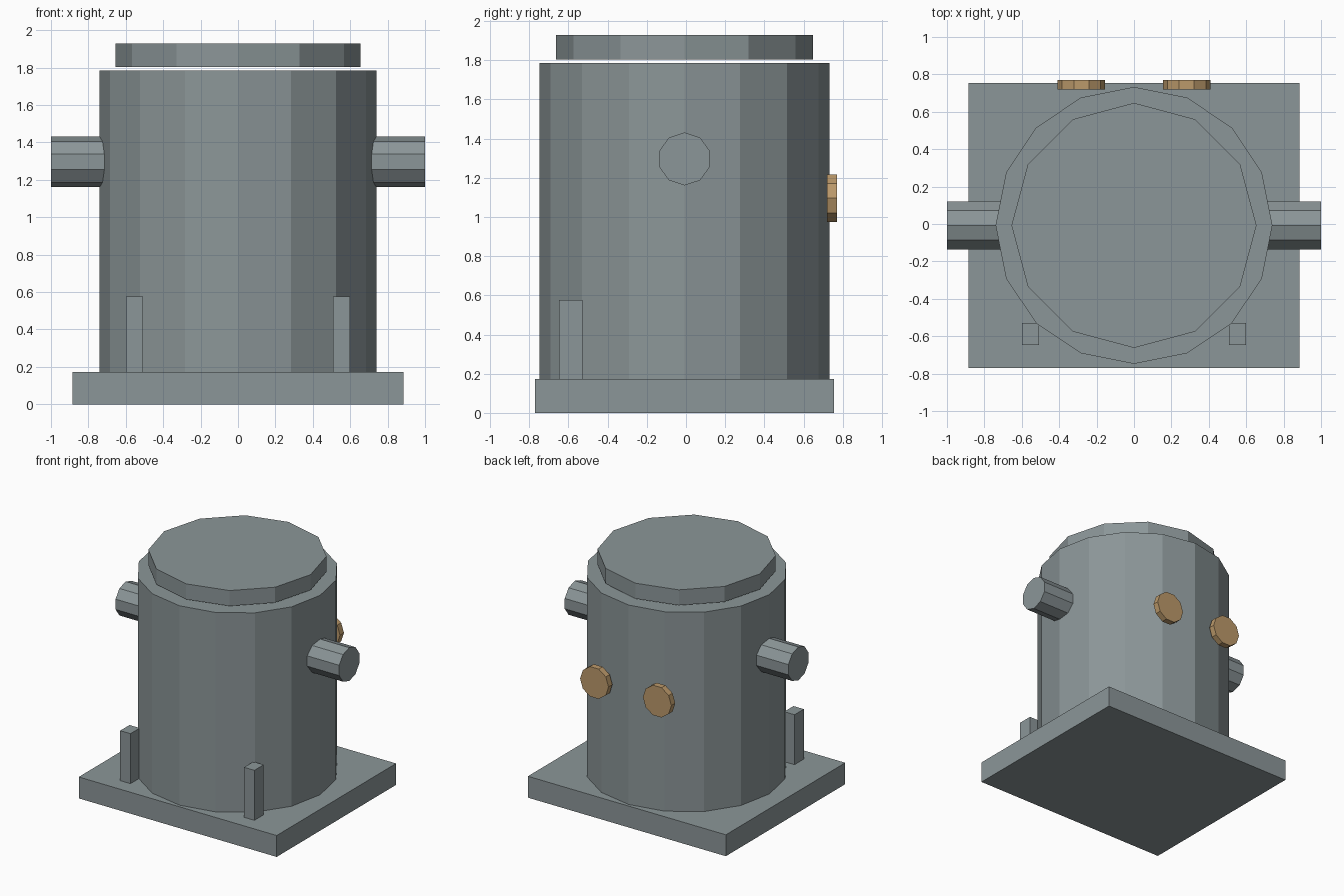
import bpy, math
from mathutils import Matrix

if "Cube" in bpy.data.objects:
    bpy.data.objects.remove(bpy.data.objects["Cube"])

CY = -0.0075  # body axis in y


def material(name, rgb):
    m = bpy.data.materials.new(name)
    m.diffuse_color = (*rgb, 1)
    m.use_nodes = True
    m.node_tree.nodes["Principled BSDF"].inputs["Base Color"].default_value = m.diffuse_color
    return m


GREY = material("steel grey", (0.26, 0.305, 0.315))
TAN = material("brass tan", (0.50, 0.32, 0.145))


def finish(name, mat):
    o = bpy.context.object
    o.name = name
    o.data.materials.append(mat)
    return o


def box(name, lo, hi, mat):
    bpy.ops.mesh.primitive_cube_add(size=1)
    o = finish(name, mat)
    size = [b - a for a, b in zip(lo, hi)]
    mid = [(a + b) / 2 for a, b in zip(lo, hi)]
    o.data.transform(Matrix.Translation(mid) @ Matrix.Diagonal((*size, 1)))


def cylinder(name, sides, radius, depth, centre, mat, axis="Z", spin=0.0):
    """Flat-sided cylinder; spin turns the first vertex away from +x."""
    bpy.ops.mesh.primitive_cylinder_add(vertices=sides, radius=radius, depth=depth)
    o = finish(name, mat)
    # Blender's first vertex lies on +y: bring it to +x, then add the spin
    turn = Matrix.Rotation(spin - math.pi / 2, 4, "Z")
    tilt = {"Z": Matrix.Identity(4),
            "X": Matrix.Rotation(math.pi / 2, 4, "Y"),
            "Y": Matrix.Rotation(math.pi / 2, 4, "X")}[axis]
    o.data.transform(Matrix.Translation(centre) @ tilt @ turn)


# Base plate, drum and lid (the lid floats just above the drum)
box("base_plate", (-0.885, -0.77, 0), (0.885, 0.755, 0.173), GREY)
cylinder("drum", 16, 0.74, 1.785 - 0.16, (0, CY, (1.785 + 0.16) / 2), GREY)
cylinder("lid", 12, 0.655, 0.125, (0, CY, 1.867), GREY)

for side, s in (("left", -1), ("right", 1)):
    # Side pipe, with a vertex at the top
    cylinder(side + "_pipe", 10, 0.135, 0.4, (s * 0.8, CY, 1.296), GREY, "X")
    # Front post on the base
    xs = sorted((s * 0.508, s * 0.6))
    box(side + "_post", (xs[0], -0.648, 0.16), (xs[1], -0.529, 0.577), GREY)
    # Round plug on the back
    cylinder(side + "_plug", 10, 0.127, 0.05, (s * 0.281, 0.745, 1.096), TAN, "Y")
